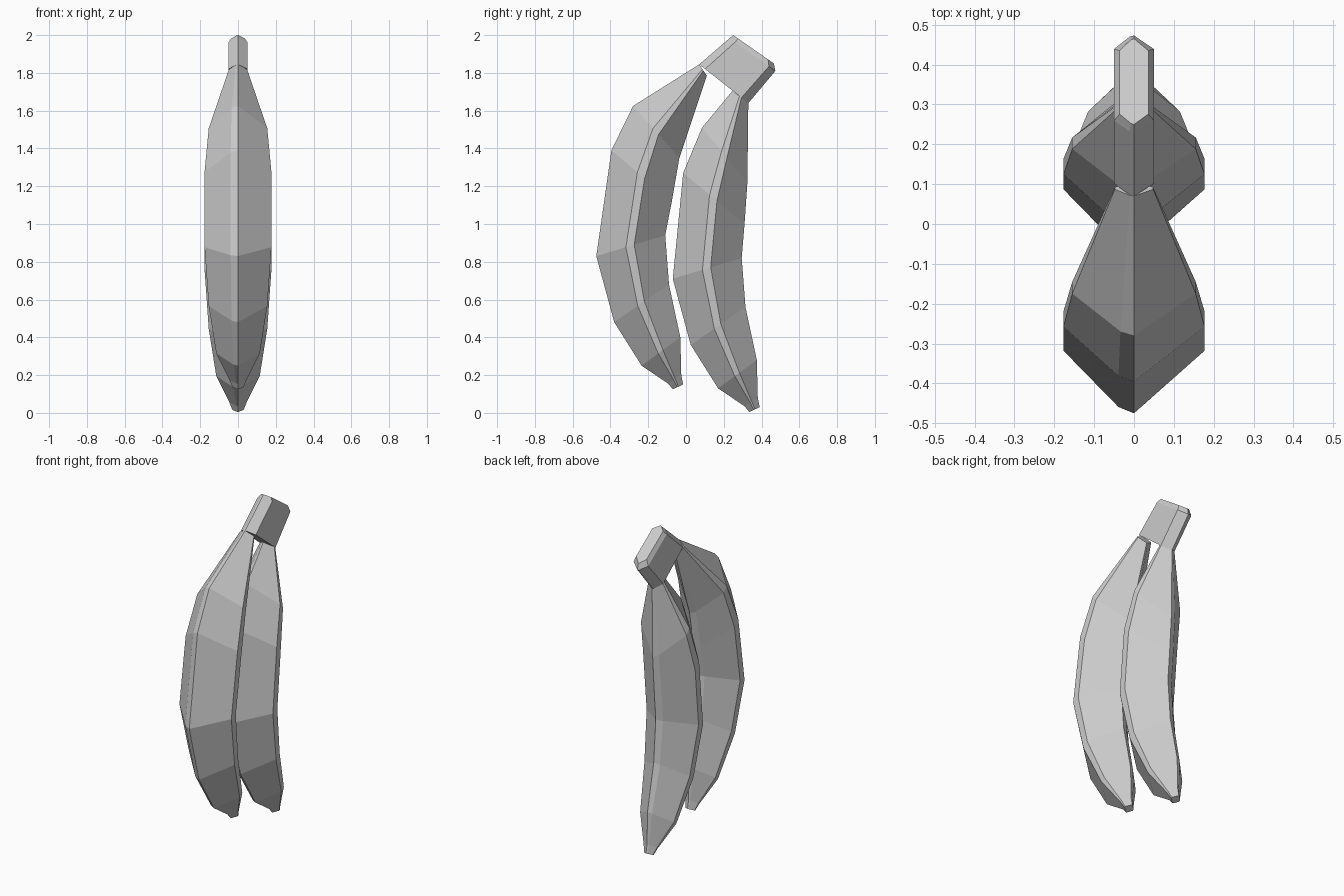
import bpy
import bmesh

cube = bpy.data.objects.get("Cube")
if cube:
    bpy.data.objects.remove(cube, do_unlink=True)

# One plain grey for everything
grey = bpy.data.materials.new("light_grey")
grey.use_nodes = True
colour = (0.6, 0.6, 0.6, 1.0)
grey.diffuse_color = colour
grey.node_tree.nodes["Principled BSDF"].inputs["Base Color"].default_value = colour


def loft(name, rings, side_a, side_b):
    """Skin faceted rings: (outer y, outer z, inner y, inner z, half width)."""
    bm = bmesh.new()
    loops = []
    for oy, oz, iy, iz, w in rings:
        # Ridge, flat flank, inner ridge; both ridges are chamfered on one side
        c, bevel = -0.22 * w, 0.1 * side_a
        section = [(0, 0), (w, side_a), (w, side_b), (0, 1),
                   (c, 1 - bevel), (-w, side_b), (-w, side_a), (c, bevel)]
        loops.append([bm.verts.new((x, oy + (iy - oy) * t, oz + (iz - oz) * t))
                      for x, t in section])
    for a, b in zip(loops, loops[1:]):
        n = len(a)
        for i in range(n):
            j = (i + 1) % n
            bm.faces.new((a[i], a[j], b[j], b[i]))
    bm.faces.new(loops[0])
    bm.faces.new(loops[-1])
    bmesh.ops.recalc_face_normals(bm, faces=bm.faces)
    mesh = bpy.data.meshes.new(name)
    bm.to_mesh(mesh)
    bm.free()
    mesh.materials.append(grey)
    obj = bpy.data.objects.new(name, mesh)
    bpy.context.collection.objects.link(obj)
    return obj


# Lower body shared by both fruits, from the widest bend to the blunt tip
lower = [
    (-0.475, 0.83, -0.11, 0.94, 0.177),
    (-0.38, 0.48, -0.09, 0.68, 0.155),
    (-0.235, 0.25, -0.03, 0.40, 0.115),
    (-0.095, 0.155, -0.025, 0.20, 0.045),
    (-0.07, 0.125, -0.015, 0.15, 0.03),
]


def shifted(rings, dy, dz):
    return [(a + dy, b + dz, c + dy, d + dz, w) for a, b, c, d, w in rings]


# Front fruit
loft("front_banana", [
    (0.07, 1.845, 0.11, 1.785, 0.048),
    (-0.28, 1.625, -0.035, 1.35, 0.155),
    (-0.395, 1.39, -0.075, 1.12, 0.177),
] + lower, 0.43, 0.55)

# Rear fruit, lower and further back
loft("rear_banana", [
    (0.25, 1.71, 0.33, 1.64, 0.048),
    (0.085, 1.51, 0.325, 1.22, 0.155),
    (-0.015, 1.27, 0.31, 1.00, 0.177),
] + shifted(lower, 0.405, -0.12), 0.43, 0.55)

# Shared stem with a bevelled top
loft("stem", [
    (0.07, 1.845, 0.33, 1.64, 0.05),
    (0.23, 1.983, 0.473, 1.81, 0.05),
    (0.25, 2.0, 0.465, 1.85, 0.036),
], 0.12, 0.86)
